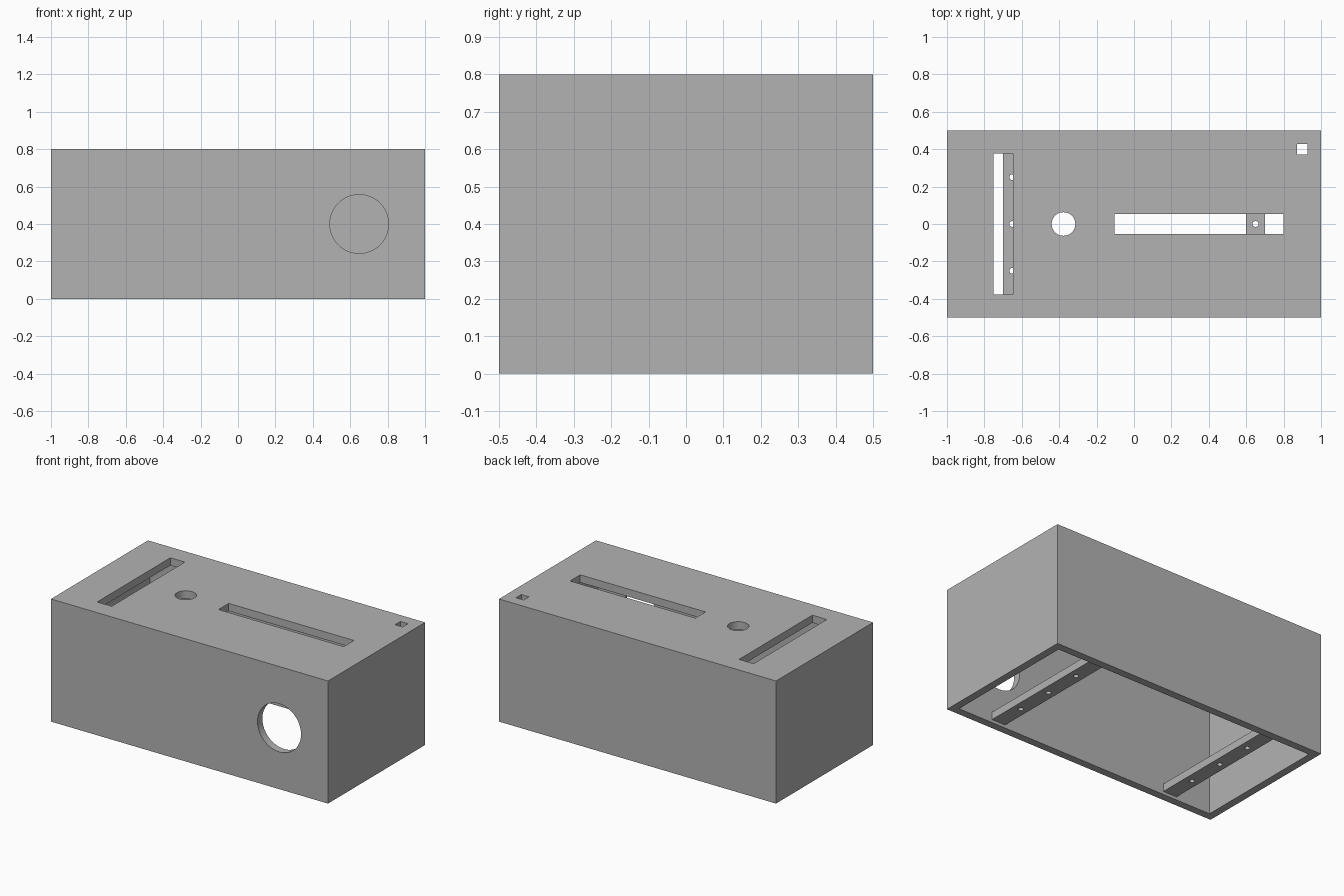
import bpy
from math import pi

default = bpy.data.objects.get("Cube")
if default:
    bpy.data.objects.remove(default, do_unlink=True)

LENGTH, DEPTH, HEIGHT, WALL = 2.0, 1.0, 0.8, 0.05

grey = bpy.data.materials.new("plain grey")
grey.use_nodes = True
grey.diffuse_color = (0.45, 0.45, 0.45, 1)
grey.node_tree.nodes["Principled BSDF"].inputs["Base Color"].default_value = grey.diffuse_color


def block(name, center, size):
    bpy.ops.mesh.primitive_cube_add(size=1, location=center)
    ob = bpy.context.object
    ob.name = name
    ob.scale = size
    bpy.ops.object.transform_apply(location=False, rotation=False, scale=True)
    ob.data.materials.append(grey)
    return ob


def rod(name, center, radius, length, sides=64, tilt=0):
    bpy.ops.mesh.primitive_cylinder_add(vertices=sides, radius=radius, depth=length,
                                        location=center, rotation=(tilt, 0, 0))
    ob = bpy.context.object
    ob.name = name
    ob.data.materials.append(grey)
    return ob


def cut(target, cutters):
    """Subtract each cutter, then discard it."""
    bpy.context.view_layer.objects.active = target
    for cutter in cutters:
        mod = target.modifiers.new("cut", 'BOOLEAN')
        mod.operation, mod.solver, mod.object = 'DIFFERENCE', 'EXACT', cutter
        bpy.ops.object.modifier_apply(modifier=mod.name)
        bpy.data.objects.remove(cutter, do_unlink=True)
    bpy.ops.object.select_all(action='DESELECT')
    target.select_set(True)
    bpy.ops.object.shade_smooth_by_angle(angle=pi / 6)


# Hollow case, open underneath
case = block("case", (0, 0, HEIGHT / 2), (LENGTH, DEPTH, HEIGHT))
inner = HEIGHT - WALL
cut(case, [
    block("cavity", (0, 0, inner / 2 - 0.1), (LENGTH - 2 * WALL, DEPTH - 2 * WALL, inner + 0.2)),
    # Openings in the lid
    block("cross_slot", (-0.7, 0, HEIGHT), (0.105, 0.755, 0.2)),
    block("long_slot", (0.348, 0, HEIGHT), (0.905, 0.105, 0.2)),
    block("corner_hole", (0.9, 0.4, HEIGHT), (0.055, 0.055, 0.2)),
    rod("lid_hole", (-0.377, 0, HEIGHT), 0.063, 0.2),
    # Round opening in the front wall
    rod("front_hole", (0.648, -DEPTH / 2, 0.4), 0.157, 0.2, tilt=pi / 2),
])

# Drilled mounting rails just above the open bottom
for side, x in (("left", 0.65), ("right", -0.65)):
    rail = block(side + "_rail", (x, 0, 0.045), (0.1, DEPTH - 2 * WALL, 0.05))
    cut(rail, [rod("screw_hole", (x, y, 0.045), 0.016, 0.2, 24) for y in (-0.25, 0, 0.25)])
